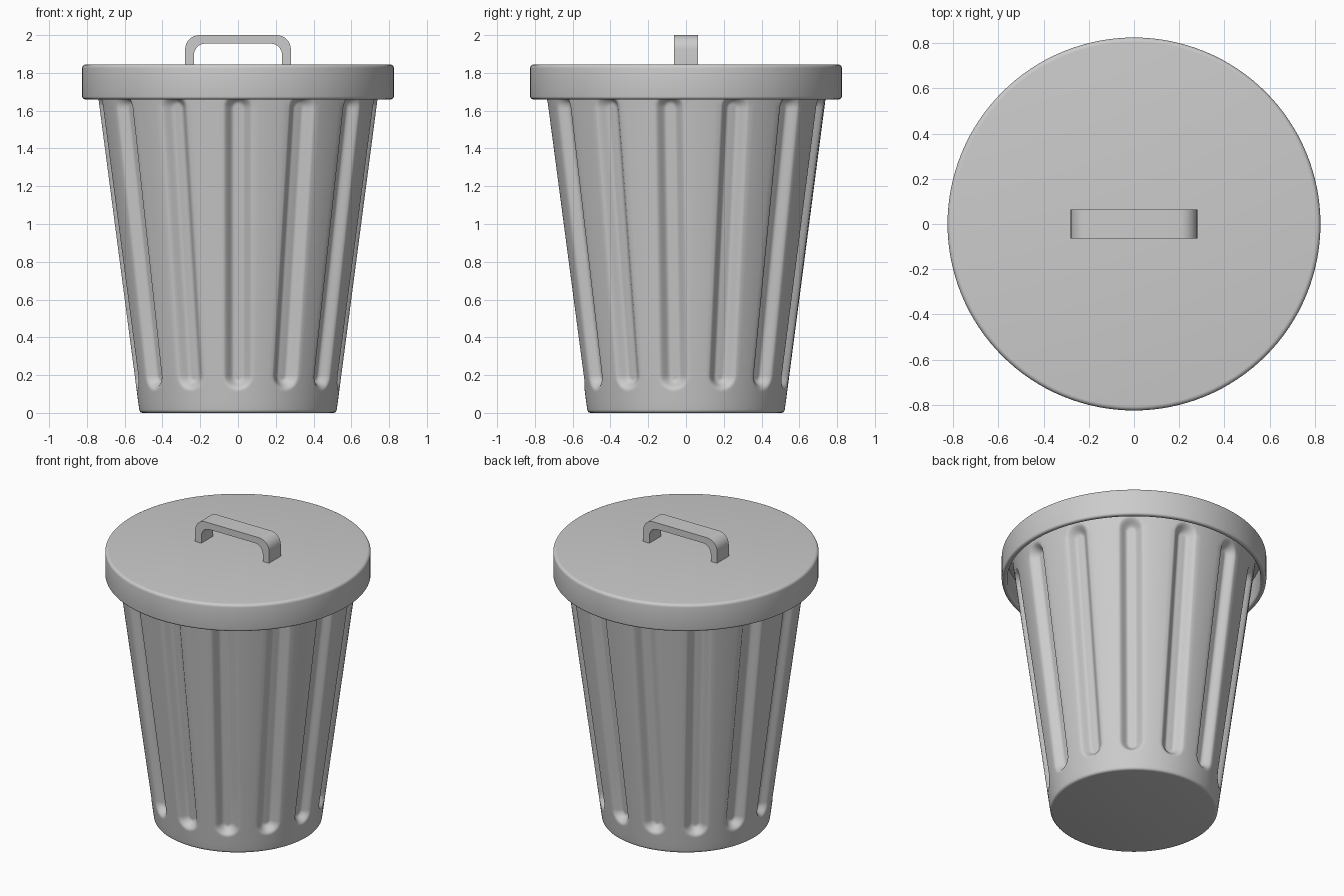
import bpy, bmesh
from math import sin, cos, pi, hypot, radians

cube = bpy.data.objects.get("Cube")
if cube:
    bpy.data.objects.remove(cube, do_unlink=True)

grey = bpy.data.materials.new("galvanised_grey")
grey.use_nodes = True
colour = (0.6, 0.6, 0.6, 1)
grey.diffuse_color = colour
grey.node_tree.nodes["Principled BSDF"].inputs["Base Color"].default_value = colour


def finish(bm, name, angle=35):
    bmesh.ops.recalc_face_normals(bm, faces=bm.faces)
    mesh = bpy.data.meshes.new(name)
    bm.to_mesh(mesh)
    bm.free()
    mesh.materials.append(grey)
    obj = bpy.data.objects.new(name, mesh)
    bpy.context.collection.objects.link(obj)
    bpy.ops.object.select_all(action='DESELECT')
    obj.select_set(True)
    bpy.context.view_layer.objects.active = obj
    bpy.ops.object.shade_smooth_by_angle(angle=radians(angle))


def skin(bm, rings):
    """Join closed rings of points with quads and cap both ends."""
    loops = [[bm.verts.new(p) for p in ring] for ring in rings]
    n = len(loops[0])
    for a, b in zip(loops, loops[1:]):
        for i in range(n):
            j = (i + 1) % n
            bm.faces.new((a[i], a[j], b[j], b[i]))
    bm.faces.new(loops[0])
    bm.faces.new(loops[-1])


def arc(cx, cz, r, start, end, steps):
    angles = [radians(start + (end - start) * i / steps) for i in range(steps + 1)]
    return [(cx + r * cos(a), cz + r * sin(a)) for a in angles]


# Tapered body with pressed vertical grooves
GROOVES, HALF_W, DEPTH = 13, 0.08, 0.05
LOW, HIGH = 0.2, 1.615          # ends of each groove's centre line
IN_COLS, LAND_COLS = 20, 6
STEP = 2 * pi / GROOVES


def dent(x, z):
    d = hypot(x, max(LOW - z, z - HIGH, 0)) / HALF_W
    t = min(max((d - 0.3) / 0.7, 0), 1)
    return DEPTH * (1 - t * t * (3 - 2 * t))


def body_ring(r, z):
    ring = []
    edge = HALF_W / r
    for g in range(GROOVES):
        for k in range(IN_COLS + LAND_COLS):
            if k <= IN_COLS:
                a = edge * (2 * k / IN_COLS - 1)
            else:
                a = edge + (STEP - 2 * edge) * (k - IN_COLS) / LAND_COLS
            rr = r - (dent(a * r, z) if k <= IN_COLS else 0)
            a += g * STEP
            ring.append((rr * sin(a), -rr * cos(a), z))
    return ring


profile = arc(0.505, 0.018, 0.018, -90, 0, 4)
heights = [0.06] + [0.11 + 0.01 * i for i in range(10)]
heights += [0.5, 0.9, 1.3] + [1.61 + 0.01 * i for i in range(10)] + [1.83]
profile += [(0.521 + 0.131 * z, z) for z in heights]
bm = bmesh.new()
skin(bm, [body_ring(r, z) for r, z in profile])
finish(bm, "bin_body", 50)

# Flat lid with a hollow overhanging skirt
profile = [(0.79, 1.82), (0.79, 1.67)]
profile += arc(0.802, 1.672, 0.012, 180, 270, 3)
profile += arc(0.81, 1.675, 0.015, -90, 0, 4)
profile += arc(0.805, 1.825, 0.02, 0, 90, 5)
bm = bmesh.new()
skin(bm, [[(r * sin(2 * pi * i / 128), -r * cos(2 * pi * i / 128), z)
           for i in range(128)] for r, z in profile])
finish(bm, "lid")

# Strap handle bent from a flat bar
outer = [(0.28, 1.835)] + arc(0.205, 1.925, 0.075, 0, 90, 8)
inner = [(0.233, 1.835)] + arc(0.173, 1.895, 0.06, 0, 90, 8)
pairs = list(zip(outer, inner))
pairs += [((-o[0], o[1]), (-i[0], i[1])) for o, i in reversed(pairs)]
W = 0.064
bm = bmesh.new()
skin(bm, [[(o[0], -W, o[1]), (o[0], W, o[1]), (i[0], W, i[1]), (i[0], -W, i[1])]
          for o, i in pairs])
finish(bm, "lid_handle")
